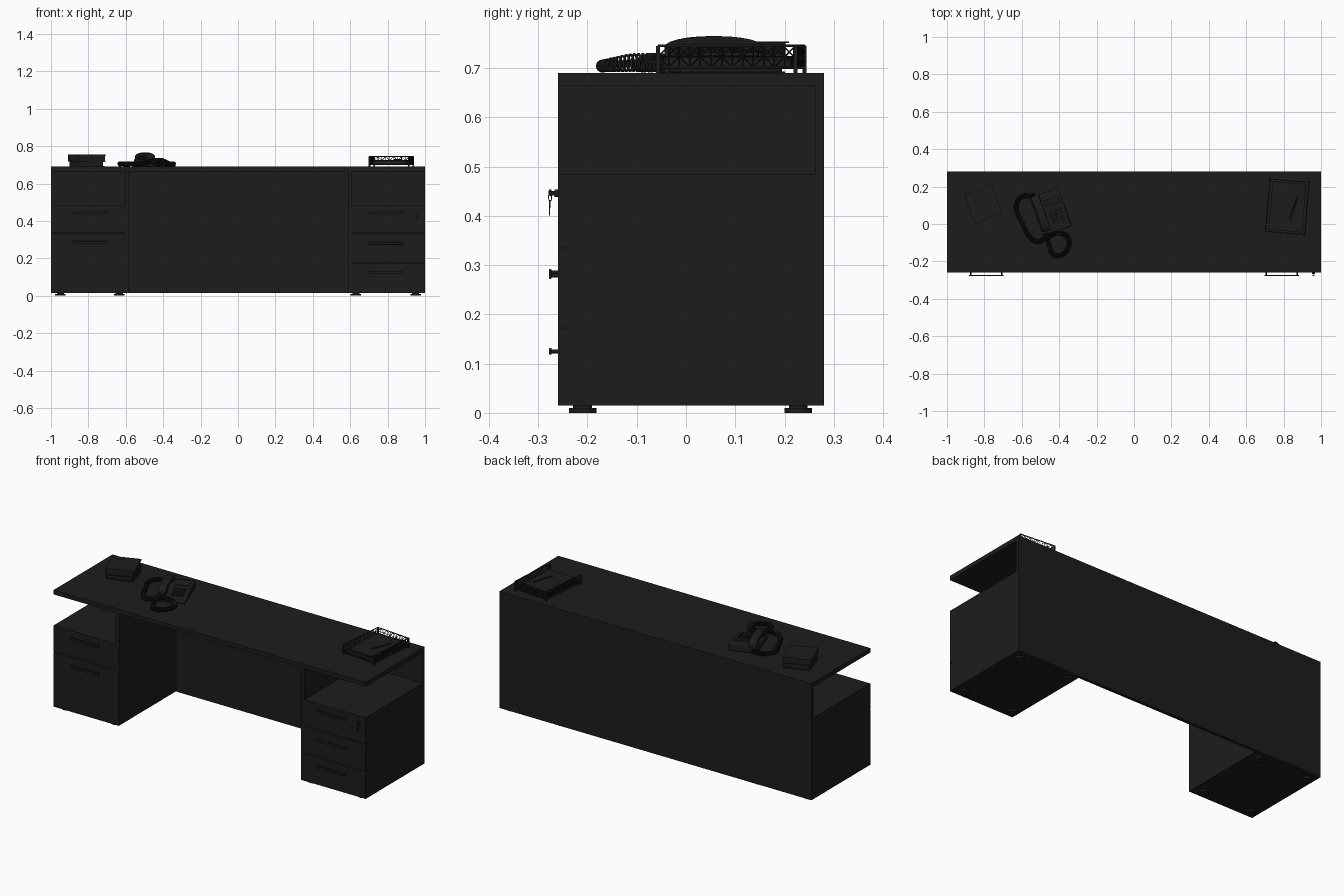
import bpy, bmesh, math
from mathutils import Vector, Matrix

if "Cube" in bpy.data.objects:
    bpy.data.objects.remove(bpy.data.objects["Cube"])

black = bpy.data.materials.new("black_finish")
black.diffuse_color = (0.012, 0.012, 0.012, 1)
black.use_nodes = True
black.node_tree.nodes["Principled BSDF"].inputs["Base Color"].default_value = black.diffuse_color
I = Matrix.Identity(4)


def finish(ob, M=I, bevel=0, smooth=False):
    ob.matrix_world = M
    ob.data.materials.append(black)
    if bevel:
        b = ob.modifiers.new("bevel", 'BEVEL')
        b.width, b.segments, b.limit_method = bevel, 3, 'ANGLE'
    if smooth:
        bpy.context.view_layer.objects.active = ob
        bpy.ops.object.select_all(action='DESELECT')
        ob.select_set(True)
        bpy.ops.object.shade_smooth_by_angle(angle=math.radians(40))
    return ob


def from_bm(name, bm, *args, **kw):
    bmesh.ops.recalc_face_normals(bm, faces=bm.faces)
    me = bpy.data.meshes.new(name)
    bm.to_mesh(me)
    bm.free()
    ob = bpy.data.objects.new(name, me)
    bpy.context.collection.objects.link(ob)
    return finish(ob, *args, **kw)


def box(name, x, y, z, M=I, bevel=0):
    bm = bmesh.new()
    size = (x[1] - x[0], y[1] - y[0], z[1] - z[0])
    mid = (sum(x) / 2, sum(y) / 2, sum(z) / 2)
    bmesh.ops.create_cube(bm, size=1, matrix=Matrix.Translation(mid) @ Matrix.Diagonal((*size, 1)))
    return from_bm(name, bm, M, bevel, bevel > 0)


def cylinder(name, c, r, h, axis='Z', M=I, r2=None):
    bm = bmesh.new()
    rot = Matrix.Rotation(math.pi / 2, 4, {'X': 'Y', 'Y': 'X', 'Z': 'Z'}[axis])
    bmesh.ops.create_cone(bm, cap_ends=True, segments=24, radius1=r, radius2=r2 or r, depth=h,
                          matrix=Matrix.Translation(c) @ rot)
    return from_bm(name, bm, M, 0, True)


def prism(name, pts, x, M=I, bevel=0):
    """Extrude a y,z profile along x."""
    bm = bmesh.new()
    f = bm.faces.new([bm.verts.new((x[0], p[0], p[1])) for p in pts])
    g = bmesh.ops.extrude_face_region(bm, geom=[f])
    bmesh.ops.translate(bm, vec=(x[1] - x[0], 0, 0),
                        verts=[v for v in g["geom"] if isinstance(v, bmesh.types.BMVert)])
    return from_bm(name, bm, M, bevel, True)


def wire(name, pts, r, M=I, cyclic=False, res=1):
    cu = bpy.data.curves.new(name, 'CURVE')
    cu.dimensions, cu.bevel_depth, cu.bevel_resolution, cu.use_fill_caps = '3D', r, res, True
    s = cu.splines.new('POLY')
    s.points.add(len(pts) - 1)
    for q, p in zip(s.points, pts):
        q.co = (*p, 1)
    s.use_cyclic_u = cyclic
    ob = bpy.data.objects.new(name, cu)
    bpy.context.collection.objects.link(ob)
    return finish(ob, M)


def place(x, y, deg, z=0.69):
    return Matrix.Translation((x, y, z)) @ Matrix.Rotation(math.radians(deg), 4, 'Z')


# Desk top, back panel and the two inner support panels
box("desk_top", (-1, 1), (-0.26, 0.28), (0.665, 0.69))
box("back_panel", (-1, 1), (0.262, 0.28), (0.015, 0.665))
box("left_support_panel", (-0.602, -0.582), (-0.26, 0.262), (0.015, 0.665))
box("right_support_panel", (0.587, 0.607), (-0.26, 0.262), (0.015, 0.665))

# Pedestals: carcass, drawer fronts, handles
for side, x0, x1, levels, handles in (
        ("left", -1, -0.602, (0.015, 0.333, 0.485), (0.285, 0.447)),
        ("right", 0.607, 1, (0.015, 0.174, 0.333, 0.485), (0.125, 0.279, 0.447))):
    box(side + "_pedestal", (x0, x1), (-0.245, 0.262), (0.015, 0.485))
    for i, (a, b) in enumerate(zip(levels, levels[1:])):
        z0, z1 = a + (0.0015 if i else 0), b - (0.0015 if b < 0.48 else 0)
        box(f"{side}_drawer_front_{i}", (x0, x1), (-0.26, -0.245), (z0, z1))
    hx = -0.79 if side == "left" else 0.79
    for i, z in enumerate(handles):
        box(f"{side}_handle_bar_{i}", (hx - 0.092, hx + 0.092), (-0.278, -0.273), (z - 0.007, z + 0.007), bevel=0.002)
        for s in (-1, 1):
            cylinder(f"{side}_handle_post", (hx + s * 0.083, -0.267, z), 0.004, 0.016, 'Y')

# Feet
for x in (-0.95, -0.635, 0.63, 0.95):
    for y in (-0.21, 0.228):
        cylinder("foot_pad", (x, y, 0.005), 0.028, 0.01)
        cylinder("foot_stem", (x, y, 0.013), 0.019, 0.008)

# Lock with hanging key
cylinder("lock_barrel", (0.96, -0.263, 0.446), 0.008, 0.008, 'Y')
box("lock_key", (0.9585, 0.9615), (-0.279, -0.265), (0.441, 0.451))
ring = [(0.96, -0.276 + 0.003 * math.cos(t * math.pi / 8), 0.438 + 0.009 * math.sin(t * math.pi / 8)) for t in range(16)]
wire("key_ring", ring, 0.001, cyclic=True)
cylinder("spare_key_head", (0.96, -0.277, 0.424), 0.008, 0.003, 'Y')
box("spare_key_blade", (0.958, 0.962), (-0.278, -0.276), (0.401, 0.418))

# Two stacked books: covers, spine and page block
for n, z0, z1, M, hw, hd in (("lower", 0, 0.027, place(-0.807, 0.108, 17), 0.074, 0.075),
                             ("upper", 0.027, 0.064, place(-0.807, 0.106, 21), 0.078, 0.08)):
    box(n + "_book_bottom_cover", (-hw, hw), (-hd, hd), (z0, z0 + 0.003), M)
    box(n + "_book_top_cover", (-hw, hw), (-hd, hd), (z1 - 0.003, z1), M)
    box(n + "_book_spine", (-hw, -hw + 0.003), (-hd, hd), (z0, z1), M)
    box(n + "_book_pages", (-hw + 0.003, hw - 0.005), (-hd + 0.005, hd - 0.005), (z0 + 0.003, z1 - 0.003), M)

# Telephone body, keypad and display
P = place(-0.445, 0.065, 20)
prism("phone_body", [(-0.108, 0), (0.108, 0), (0.108, 0.04), (0.085, 0.046), (-0.108, 0.014)], (-0.08, 0.08), P, 0.004)
slope = P @ Matrix.Translation((0.025, -0.02, 0.0272)) @ Matrix.Rotation(math.atan2(0.032, 0.193), 4, 'X')
for i in range(3):
    for j in range(4):
        x, y = (i - 1) * 0.024, (j - 2) * 0.02
        box("phone_key", (x - 0.008, x + 0.008), (y - 0.006, y + 0.006), (0, 0.006), slope, 0.0015)
box("phone_display", (-0.04, 0.04), (0.055, 0.09), (0, 0.005), slope, 0.002)

# Handset: arched grip with ear and mouth pieces
outer = [(0.1 * math.sin(t), 0.053 + 0.022 * math.cos(t)) for t in [k * math.pi / 12 - math.pi / 2 for k in range(13)]]
inner = [(0.1, 0.034), (0.055, 0.034), (0.042, 0.052), (-0.042, 0.052), (-0.055, 0.034), (-0.1, 0.034)]
prism("handset", outer + inner, (-0.074, -0.03), P @ Matrix.Translation((0, 0.01, 0)), 0.005)
for y in (-0.068, 0.088):
    cylinder("handset_cup", (-0.052, y, 0.032), 0.02, 0.02, M=P)

# Coiled cord: helix wound round a smooth path
ctrl = [(-0.53, 0.15), (-0.60, 0.145), (-0.632, 0.09), (-0.60, 0.01), (-0.565, -0.06), (-0.52, -0.095), (-0.47, -0.075),
        (-0.42, -0.05), (-0.365, -0.06), (-0.345, -0.105), (-0.375, -0.16), (-0.43, -0.165), (-0.455, -0.11), (-0.465, -0.05)]
ctrl = [Vector((x, y, 0.705 + (0.012 if i in (6, 7, 12, 13) else 0))) for i, (x, y) in enumerate(ctrl)]
path = []
for i in range(len(ctrl) - 1):
    p0, p1, p2, p3 = (ctrl[min(max(i + k, 0), len(ctrl) - 1)] for k in (-1, 0, 1, 2))
    for k in range(80):
        t = k / 80
        path.append(0.5 * (2 * p1 + (p2 - p0) * t + (2 * p0 - 5 * p1 + 4 * p2 - p3) * t * t
                           + (3 * p1 - p0 - 3 * p2 + p3) * t ** 3))
coil = []
for i in range(len(path) - 1):
    d = (path[i + 1] - path[i]).normalized()
    n = d.cross(Vector((0, 0, 1))).normalized()
    a = i * 2 * math.pi / 10
    coil.append(path[i] + 0.011 * (n * math.cos(a) + d.cross(n) * math.sin(a)))
wire("coiled_cord", coil, 0.0025, res=1)

# Letter tray: wire lattice walls, rims and legs
T = place(0.82, 0.092, -5)
W, D, Z0, Z1 = 0.105, 0.14, 0.012, 0.055
bm = bmesh.new()


def lattice(a, b, cols):
    a, b = Vector(a), Vector(b)
    rows = [[bm.verts.new(a.lerp(b, i / cols) + Vector((0, 0, (Z1 - Z0) * j / 2))) for i in range(cols + 1)]
            for j in range(3)]
    for j in range(2):
        for i in range(cols):
            p, q, r, s = rows[j][i], rows[j][i + 1], rows[j + 1][i + 1], rows[j + 1][i]
            for f in (((p, q, r), (p, r, s)) if (i + j) % 2 else ((p, q, s), (q, r, s))):
                bm.faces.new(f)


lattice((-W, D, Z0), (W, D, Z0), 10)
lattice((-W, -D, Z0), (-W, D, Z0), 13)
lattice((W, -D, Z0), (W, D, Z0), 13)
tray = from_bm("tray_lattice", bm, T)
mod = tray.modifiers.new("wire", 'WIREFRAME')
mod.thickness, mod.use_boundary = 0.003, True
wire("tray_top_rim", [(-W, -D, Z1), (-W, D, Z1), (W, D, Z1), (W, -D, Z1)], 0.003, T)
wire("tray_bottom_rim", [(-W, -D, Z0), (-W, D, Z0), (W, D, Z0), (W, -D, Z0)], 0.003, T, True)
box("tray_floor", (-W, W), (-D, D), (0.008, 0.012), T)
for x in (-W, W):
    for y in (-D, D):
        box("tray_leg", (x - 0.004, x + 0.004), (y - 0.004, y + 0.004), (0, Z1), T)

# Paper stack and pen inside the tray
box("paper_stack", (-0.09, 0.09), (-0.13, 0.13), (0.012, 0.028), T)
box("loose_papers", (-0.085, 0.085), (-0.125, 0.12), (0.028, 0.034), T @ Matrix.Rotation(math.radians(3), 4, 'Z'))
wire("pen", [(0.02, -0.06, 0.038), (0.05, 0.06, 0.038)], 0.004, T)
